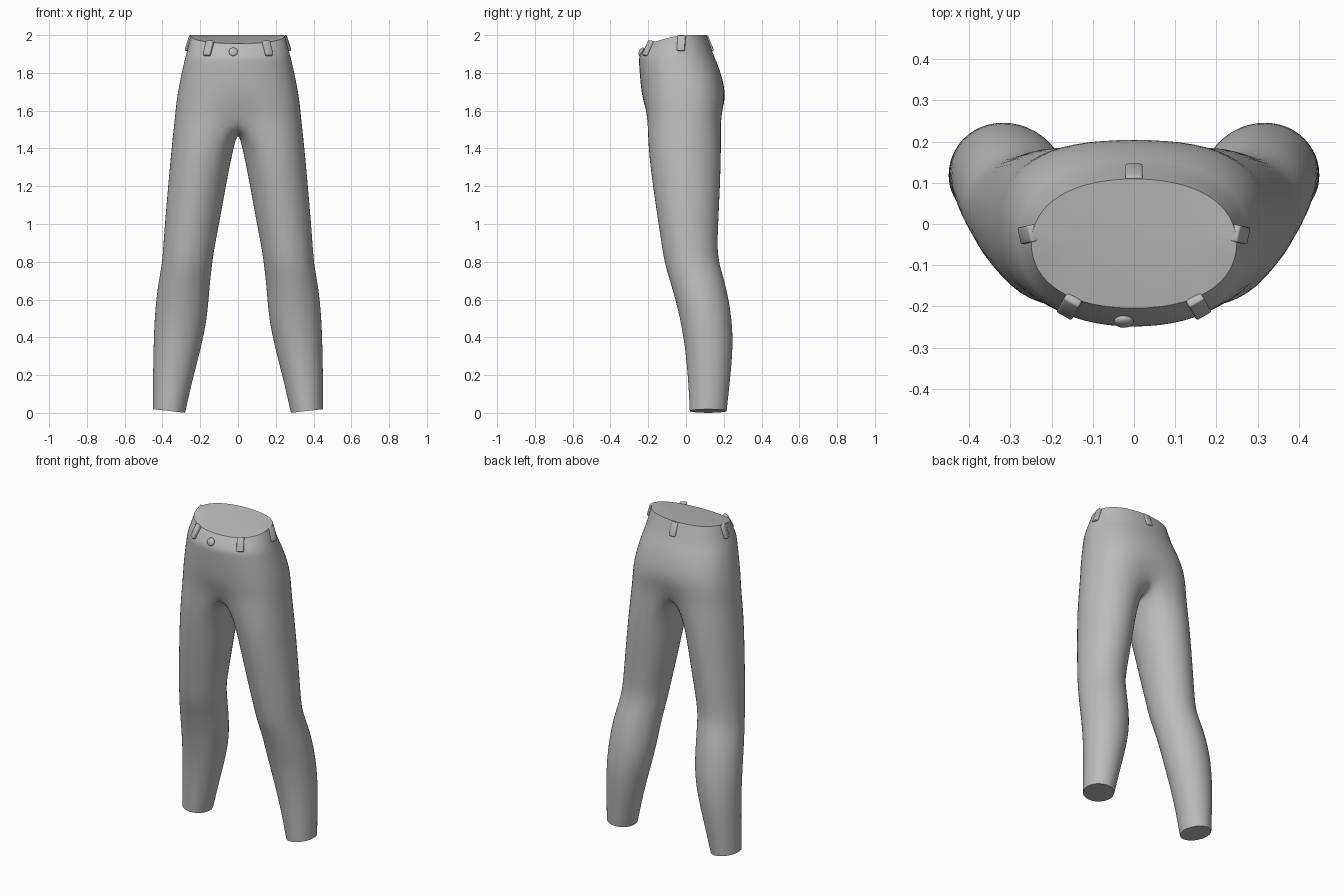
import bpy, bmesh
from math import sin, cos, radians, copysign
from mathutils import Vector, Matrix

if "Cube" in bpy.data.objects:
    bpy.data.objects.remove(bpy.data.objects["Cube"], do_unlink=True)

cloth = bpy.data.materials.new("grey_cloth")
cloth.use_nodes = True
grey = (0.5, 0.5, 0.5, 1)
cloth.diffuse_color = grey
cloth.node_tree.nodes["Principled BSDF"].inputs["Base Color"].default_value = grey


def make_object(name, bm):
    mesh = bpy.data.meshes.new(name)
    bm.to_mesh(mesh)
    bm.free()
    mesh.materials.append(cloth)
    obj = bpy.data.objects.new(name, mesh)
    bpy.context.collection.objects.link(obj)
    return obj


def power(v, p):
    return copysign(abs(v) ** p, v)


OUTER, INNER = 9, 3      # points on the outer side and on the inseam

# half-width, front and back of the hips and waist: z, x, y front, y back, roundness
hips = [(2.00, 0.25, -0.205, 0.11, 0.9),
        (1.89, 0.277, -0.25, 0.147, 0.9),
        (1.86, 0.285, -0.25, 0.162, 0.88),
        (1.77, 0.305, -0.243, 0.195, 0.84),
        (1.66, 0.325, -0.232, 0.213, 0.8),
        (1.56, 0.334, -0.222, 0.203, 0.8)]

# leg sections: z, x inner, x outer, y front, y back
legs = [(1.40, 0.025, 0.352, -0.20, 0.186),
        (1.20, 0.065, 0.370, -0.175, 0.18),
        (1.00, 0.10, 0.387, -0.145, 0.17),
        (0.86, 0.128, 0.397, -0.124, 0.165),
        (0.78, 0.138, 0.403, -0.11, 0.178),
        (0.66, 0.152, 0.427, -0.072, 0.215),
        (0.50, 0.163, 0.442, -0.03, 0.243),
        (0.35, 0.195, 0.447, -0.005, 0.249),
        (0.18, 0.24, 0.45, 0.012, 0.234),
        (0.01, 0.28, 0.45, 0.02, 0.215)]


def hip_row(bm, z, a, front, back, p):
    row = []
    mid, half = (front + back) / 2, (back - front) / 2 * 1.02
    for i in range(OUTER):
        t = radians(-90 + 180 * i / (OUTER - 1))
        x = 0 if i in (0, OUTER - 1) else a * 1.02 * power(cos(t), p)
        y = mid + half * power(sin(t), p)
        h = z
        if z == 2.0:                         # waist dips at the front
            h -= 0.045 * max(0, (-0.04 - y) / 0.165)
        if z < 1.6:                          # centre seam sinks in near the crotch
            y -= copysign(0.04, y) * max(0, 1 - x / 0.13)
        row.append(bm.verts.new((x, y, h)))
    return row


def leg_row(bm, z, inner, outer, front, back):
    angles = [-120 + 240 * i / (OUTER - 1) for i in range(OUTER)] + [150, 180, 210]
    cx, cy = (inner + outer) / 2, (front + back) / 2
    rx, ry = (outer - inner) / 2 * 1.045, (back - front) / 2 * 1.045
    row = []
    for angle in angles:
        t = radians(angle)
        h = z - 0.01 * cos(t + 3.1416) if z < 0.1 else z
        row.append(bm.verts.new((cx + rx * cos(t), cy + ry * sin(t), h)))
    return row


def bridge(bm, top, bottom, closed):
    n = len(top)
    for i in range(n if closed else n - 1):
        j = (i + 1) % n
        bm.faces.new((top[i], bottom[i], bottom[j], top[j]))


# trousers: one half, lofted from waist to hem, then mirrored
bm = bmesh.new()
rows = [hip_row(bm, *r) for r in hips]
for a, b in zip(rows, rows[1:]):
    bridge(bm, a, b, False)
crotch = [bm.verts.new((0, y, z)) for y, z in ((0.09, 1.505), (0, 1.49), (-0.1, 1.505))]
rings = [rows[-1] + crotch] + [leg_row(bm, *r) for r in legs]
for a, b in zip(rings, rings[1:]):
    bridge(bm, a, b, True)
waist_cap = bm.faces.new(rows[0])
hem_cap = bm.faces.new(rings[-1])
bmesh.ops.recalc_face_normals(bm, faces=bm.faces)
if hem_cap.normal.z > 0:
    bmesh.ops.reverse_faces(bm, faces=bm.faces)

# crisp waist and hem edges
crease = bm.edges.layers.float.new("crease_edge")
for face in (waist_cap, hem_cap):
    for e in face.edges:
        if len(e.link_faces) == 2:
            e[crease] = 1
            e.smooth = False
for f in bm.faces:
    f.smooth = True
trousers = make_object("trousers", bm)
mirror = trousers.modifiers.new("mirror", 'MIRROR')
mirror.use_clip = True
smooth = trousers.modifiers.new("smooth", 'SUBSURF')
smooth.levels = smooth.render_levels = 2


# belt loops: rounded straps leaning with the waistband
def belt_loop(name, place, yaw, lean):
    bm = bmesh.new()
    bmesh.ops.create_cube(bm, size=1)
    bmesh.ops.scale(bm, vec=(0.042, 0.022, 0.085), verts=bm.verts)
    bmesh.ops.bevel(bm, geom=bm.edges[:], offset=0.005, segments=2,
                    profile=0.5, affect='EDGES')
    turn = Matrix.Rotation(radians(yaw), 4, 'Z') @ Matrix.Rotation(radians(-lean), 4, 'X')
    bm.transform(Matrix.Translation(Vector(place)) @ turn)
    for f in bm.faces:
        f.smooth = True
    make_object(name, bm)


for side, s in (("left", 1), ("right", -1)):
    belt_loop("front_belt_loop_" + side, (s * 0.157, -0.2, 1.93), s * 30, 27)
    belt_loop("side_belt_loop_" + side, (s * 0.257, -0.025, 1.957), s * 78, 18)
belt_loop("back_belt_loop", (0, 0.122, 1.955), 180, 22)

# waist button
bm = bmesh.new()
bmesh.ops.create_uvsphere(bm, u_segments=20, v_segments=12, radius=0.024)
bmesh.ops.scale(bm, vec=(1, 0.5, 1), verts=bm.verts)
bm.transform(Matrix.Translation((-0.025, -0.237, 1.912)) @ Matrix.Rotation(radians(-25), 4, 'X'))
for f in bm.faces:
    f.smooth = True
make_object("waist_button", bm)
